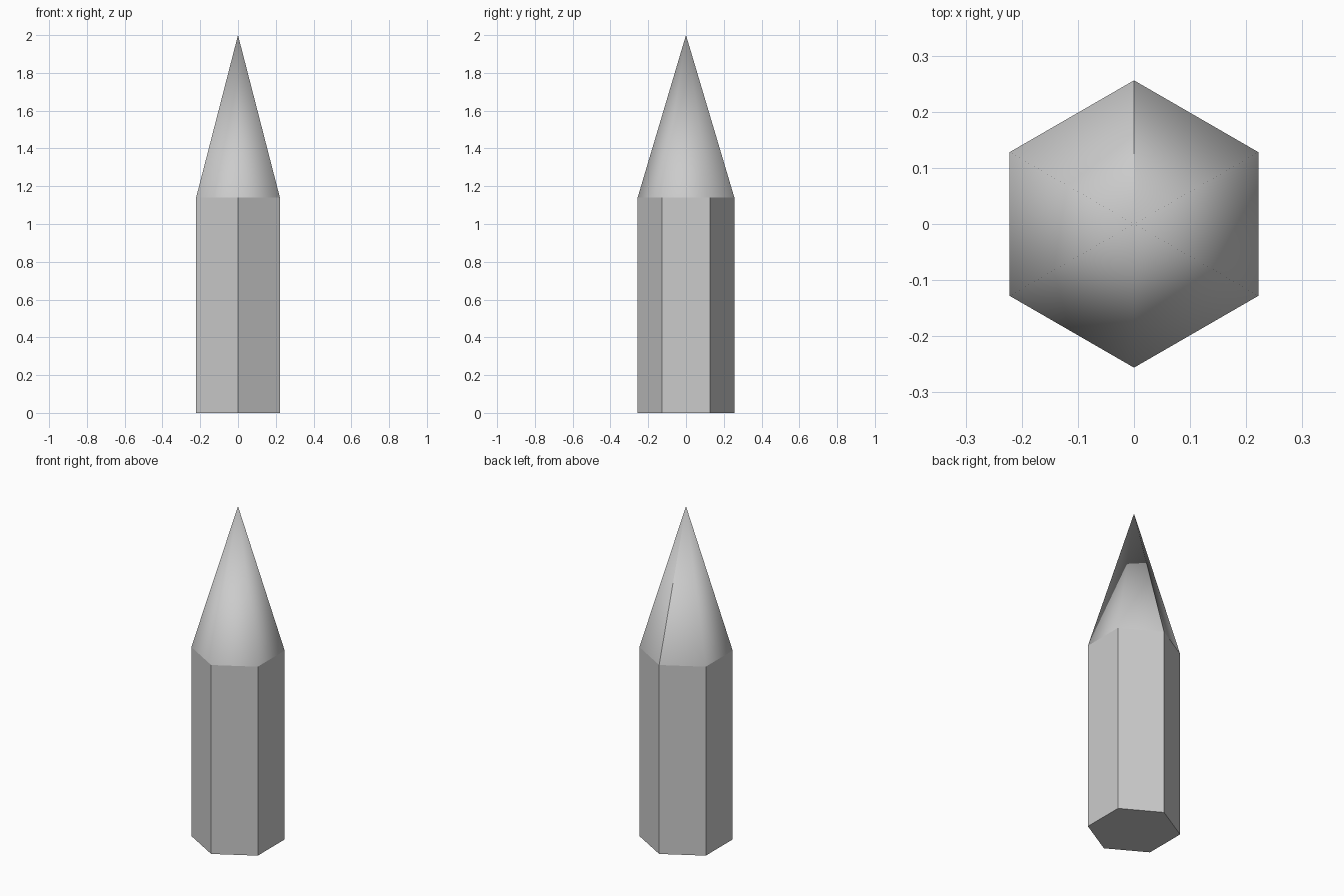
import bpy, bmesh, math

if "Cube" in bpy.data.objects:
    bpy.data.objects.remove(bpy.data.objects["Cube"])

SIDES, RADIUS = 6, 0.256
SHOULDER, TIP = 1.14, 2.0


def ring(bm, z):
    # first corner points to the back (+y)
    angles = [math.pi / 2 + i * math.tau / SIDES for i in range(SIDES)]
    return [bm.verts.new((RADIUS * math.cos(a), RADIUS * math.sin(a), z)) for a in angles]


def finish(bm, name):
    bm.normal_update()
    mesh = bpy.data.meshes.new(name)
    bm.to_mesh(mesh)
    bm.free()
    bpy.context.collection.objects.link(bpy.data.objects.new(name, mesh))


# hexagonal shaft, flat shaded, closed at the bottom
bm = bmesh.new()
low, high = ring(bm, 0), ring(bm, SHOULDER)
bm.faces.new(low[::-1])
for i in range(SIDES):
    j = (i + 1) % SIDES
    bm.faces.new((low[i], low[j], high[j], high[i]))
finish(bm, "hexagonal_shaft")

# pointed tip, smooth shaded with one sharp seam at the back
bm = bmesh.new()
base, apex = ring(bm, SHOULDER), bm.verts.new((0, 0, TIP))
for i in range(SIDES):
    bm.faces.new((base[i], base[(i + 1) % SIDES], apex)).smooth = True
bm.edges.get((base[0], apex)).smooth = False
finish(bm, "pointed_tip")
